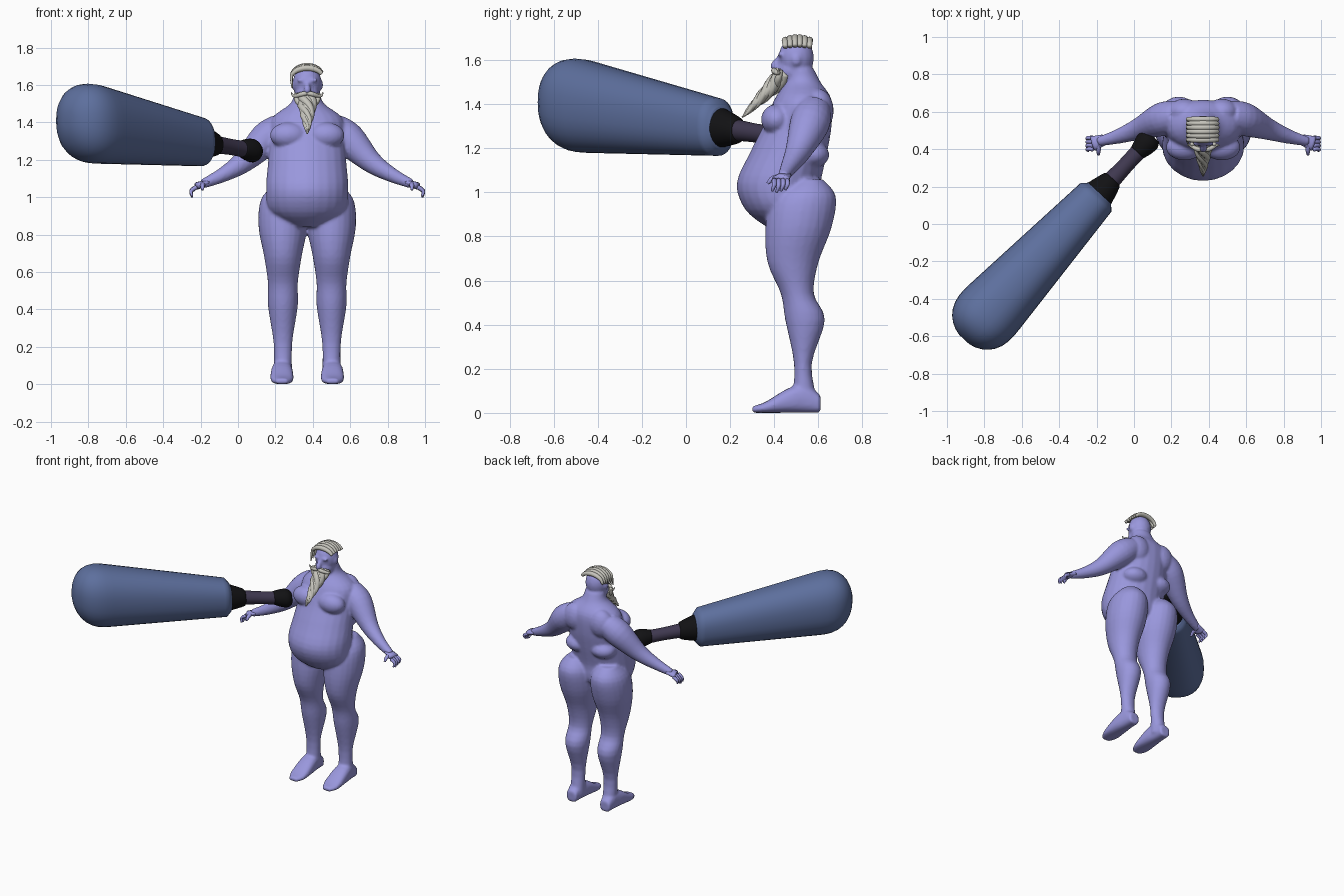
import bpy, bmesh, math
from mathutils import Vector, Matrix

cube = bpy.data.objects.get("Cube")
if cube:
    bpy.data.objects.remove(cube, do_unlink=True)

AXIS_X, AXIS_Y, AXIS_Z = Matrix.Identity(3)
MIDDLE = .37  # the figure's own centre line
SIDES = {"right": -1, "left": 1}


def material(name, red, green, blue):
    made = bpy.data.materials.new(name)
    made.use_nodes = True
    made.diffuse_color = (red, green, blue, 1)
    shader = made.node_tree.nodes["Principled BSDF"]
    shader.inputs["Base Color"].default_value = (red, green, blue, 1)
    shader.inputs["Roughness"].default_value = .6
    return made


skin = material("lavender skin", .32, .31, .72)
grey = material("grey hair", .56, .55, .5)
slate = material("slate blue", .11, .16, .34)
black = material("black rubber", .006, .006, .007)
dark = material("dark grip", .05, .04, .08)


def spline(rows, steps=4):
    """Pass a smooth curve through every column of a short list of rows."""
    vectors = [Vector(row) for row in rows]
    padded = [vectors[0], *vectors, vectors[-1]]
    result = []
    for before, start, end, after in zip(padded, padded[1:], padded[2:], padded[3:]):
        for step in range(steps):
            t = step / steps
            leave, arrive = (end - before) / 2, (after - start) / 2
            blend = t * t * (3 - 2 * t)
            point = start.lerp(end, blend)
            point = point + leave * (t * (1 - t) ** 2) - arrive * (t * t * (1 - t))
            result.append(point)
    return result + [vectors[-1]]


def loft(bm, rings, axes=None, sides=16, power=2):
    """Skin a closed tube through rings of (centre, half width, half depth)."""
    loops = []
    for index, (centre, width, depth) in enumerate(rings):
        if axes:
            across, along = axes
        else:
            ahead = rings[min(index + 1, len(rings) - 1)][0]
            tangent = (ahead - rings[max(index - 1, 0)][0]).normalized()
            across = tangent.cross(AXIS_Y).normalized()
            along = across.cross(tangent)
        loop = []
        for corner in range(sides):
            angle = math.tau * corner / sides
            cosine, sine = math.cos(angle), math.sin(angle)
            u = math.copysign(abs(cosine) ** (2 / power), cosine) * width
            v = math.copysign(abs(sine) ** (2 / power), sine) * depth
            loop.append(bm.verts.new(centre + across * u + along * v))
        loops.append(loop)
    for low, high in zip(loops, loops[1:]):
        for corner in range(sides):
            following = (corner + 1) % sides
            bm.faces.new((low[corner], low[following], high[following], high[corner]))
    bm.faces.new(loops[0])
    bm.faces.new(loops[-1])


def tube(bm, points, flat=1, sides=12):
    """Round tube along points of (x, y, z, radius)."""
    loft(bm, [(p.xyz, p.w * flat, p.w) for p in spline(points)], sides=sides)


def column(bm, x, rows):
    """Upright form from rows of (height, half width, front, back)."""
    rings = []
    for height, width, front, back in spline(rows):
        centre = Vector((x, (front + back) / 2, height))
        rings.append((centre, width, (back - front) / 2))
    loft(bm, rings, (AXIS_X, AXIS_Y), sides=24)


def ball(bm, centre, size):
    place = Matrix.Translation(centre) @ Matrix.Diagonal((*size, 1))
    bmesh.ops.create_uvsphere(bm, u_segments=20, v_segments=12, radius=1, matrix=place)


def finish(bm, name, colour):
    bmesh.ops.recalc_face_normals(bm, faces=bm.faces[:])
    for face in bm.faces:
        face.smooth = True
    mesh = bpy.data.meshes.new(name)
    bm.to_mesh(mesh)
    bm.free()
    mesh.materials.append(colour)
    made = bpy.data.objects.new(name, mesh)
    bpy.context.collection.objects.link(made)
    return made


# Body: torso, head and limbs blended into one skin
bm = bmesh.new()
column(bm, MIDDLE, [(.84, .08, .37, .5), (.92, .2, .27, .6), (1.04, .22, .23, .61),
                    (1.18, .21, .29, .64), (1.3, .2, .35, .66), (1.42, .19, .4, .66),
                    (1.5, .09, .45, .61), (1.56, .07, .46, .58)])
ball(bm, (MIDDLE, .5, 1.61), (.077, .08, .095))    # skull
ball(bm, (MIDDLE, .48, 1.55), (.065, .07, .06))    # jaw
tube(bm, [(MIDDLE, .43, 1.62, .01), (MIDDLE, .4, 1.57, .02), (MIDDLE, .43, 1.56, .01)])

leg = [(1.06, .06, .5, .62), (.98, .12, .39, .68), (.84, .13, .36, .66), (.68, .1, .37, .6),
       (.54, .08, .43, .58), (.42, .08, .45, .63), (.22, .05, .49, .57), (.04, .05, .48, .6)]
foot = [(.61, .04, .08), (.54, .05, .13), (.46, .06, .11), (.36, .06, .05), (.3, .03, .03)]
arm = [(.14, .58, 1.37, .08), (.22, .56, 1.31, .09), (.34, .51, 1.19, .06),
       (.45, .47, 1.12, .04), (.56, .44, 1.07, .025)]
for sign in SIDES.values():
    column(bm, MIDDLE + sign * .13, leg)
    sole = []
    for y, width, height in spline(foot):
        centre = Vector((MIDDLE + sign * .135, y, height / 2))
        sole.append((centre, width, height / 2))
    loft(bm, sole, (AXIS_X, AXIS_Z), power=2.5)
    tube(bm, [(MIDDLE + sign * x, y, z, radius) for x, y, z, radius in arm], sides=20)
    ball(bm, (MIDDLE + sign * .1, .41, 1.33), (.1, .07, .07))      # chest
    ball(bm, (MIDDLE + sign * .1, .6, 1.37), (.09, .07, .1))       # shoulder blade
    ball(bm, (MIDDLE + sign * .1, .57, 1.17), (.09, .08, .06))     # back roll
    ball(bm, (MIDDLE + sign * .075, .5, 1.6), (.01, .02, .025))    # ear
    ball(bm, (MIDDLE + sign * .03, .43, 1.625), (.03, .015, .01))  # brow
body = finish(bm, "body", skin)
blend = body.modifiers.new("Blend", "REMESH")
blend.mode = "VOXEL"
blend.voxel_size = .009
blend.use_smooth_shade = True
soften = body.modifiers.new("Soften", "SMOOTH")
soften.iterations = 4

# Hands with hanging, curled fingers
for label, sign in SIDES.items():
    bm = bmesh.new()
    wrist, knuckle = MIDDLE + sign * .53, MIDDLE + sign * .59
    tube(bm, [(wrist, .45, 1.08, .03), (knuckle, .43, 1.06, .04)], flat=.5)
    for finger in range(4):
        y = .4 + finger * .02
        length = .06 - abs(finger - 1) * .006
        tube(bm, [(knuckle, y, 1.055, .012),
                  (knuckle + sign * .03, y, 1.06 - length / 2, .01),
                  (knuckle + sign * .025, y - .01, 1.06 - length, .006)], sides=8)
    thumb = MIDDLE + sign * .56
    tube(bm, [(thumb, .42, 1.07, .014), (thumb, .39, 1.06, .012), (thumb, .37, 1.04, .007)])
    finish(bm, label + "_hand", skin)

# Beard: a tapering core wrapped in twisting locks
bm = bmesh.new()
core = []
for step in range(7):
    drop = step / 6
    centre = Vector((MIDDLE, .45 - .195 * drop, 1.54 - .2 * drop))
    core.append((centre, .055 * (1 - drop) ** .8 + .004))
loft(bm, [(centre, width, width * .7) for centre, width in core])
for lock in range(4):
    strand = []
    for step, (centre, width) in enumerate(core):
        angle = math.tau * lock / 4 + step
        swing = Vector((math.cos(angle), math.sin(angle) / 2, -math.sin(angle) / 2))
        strand.append((*(centre + swing * width * .65), width * .45))
    tube(bm, strand, sides=8)
finish(bm, "beard", grey)

# Moustache with upturned tips, and side whiskers
bm = bmesh.new()
for sign in SIDES.values():
    curl = [(0, .4, 1.556, .01), (.03, .4, 1.55, .013), (.07, .42, 1.54, .008), (.085, .42, 1.56, .003)]
    whisker = [(.06, .43, 1.555, .01), (.055, .42, 1.52, .015), (.03, .41, 1.49, .016)]
    for line in (curl, whisker):
        tube(bm, [(MIDDLE + sign * x, y, z, radius) for x, y, z, radius in line])
finish(bm, "moustache", grey)

# Hair combed over the crown, hanging lower towards the front
bm = bmesh.new()
locks = 6
for lock in range(locks):
    back = lock / (locks - 1)
    y = .45 + back * .11
    crown = .05 + .012 * math.sin(math.pi * back)
    strand = []
    for step in range(7):
        angle = .4 + step * .45
        radius = .008 + .008 * math.sin(angle)
        strand.append((MIDDLE + .085 * math.cos(angle), y, 1.64 + crown * math.sin(angle), radius))
    strand.append((MIDDLE - .08, y - .02, 1.585 + back * .05, .004))
    tube(bm, strand)
finish(bm, "combed_hair", grey)

# Giant bat: sections along one sloping axis from knob to tip
knob_end, tip = Vector((.1, .47, 1.245)), Vector((-.91, -.62, 1.415))
bat_side = (tip - knob_end).cross(AXIS_Z).normalized()


def bat_part(name, rows, colour, tall=1, power=2):
    bm = bmesh.new()
    rings = [(knob_end.lerp(tip, t), width, width * tall) for t, width in rows]
    loft(bm, rings, (bat_side, AXIS_Z), sides=32, power=power)
    finish(bm, name, colour)


bat_part("bat_knob", spline([(0, .045), (.02, .062), (.05, .058), (.08, .045)]), black)
bat_part("bat_grip", spline([(.06, .045), (.14, .043), (.24, .05)]), dark)
bat_part("bat_collar", spline([(.21, .045), (.22, .058), (.27, .08), (.31, .095)]), black, tall=1.05)
barrel = []
steps = 28
for step in range(steps):
    t = (1 - math.cos(math.pi * step / steps)) / 2
    shoulder = min(1, .75 + t * 9)
    dome = math.sqrt(1 - max(0, (t - .78) / .22) ** 2.5)
    barrel.append((.28 + .72 * t, (.11 + .09 * t) * shoulder * dome))
bat_part("bat_barrel", barrel, slate, tall=1.16, power=2.3)
